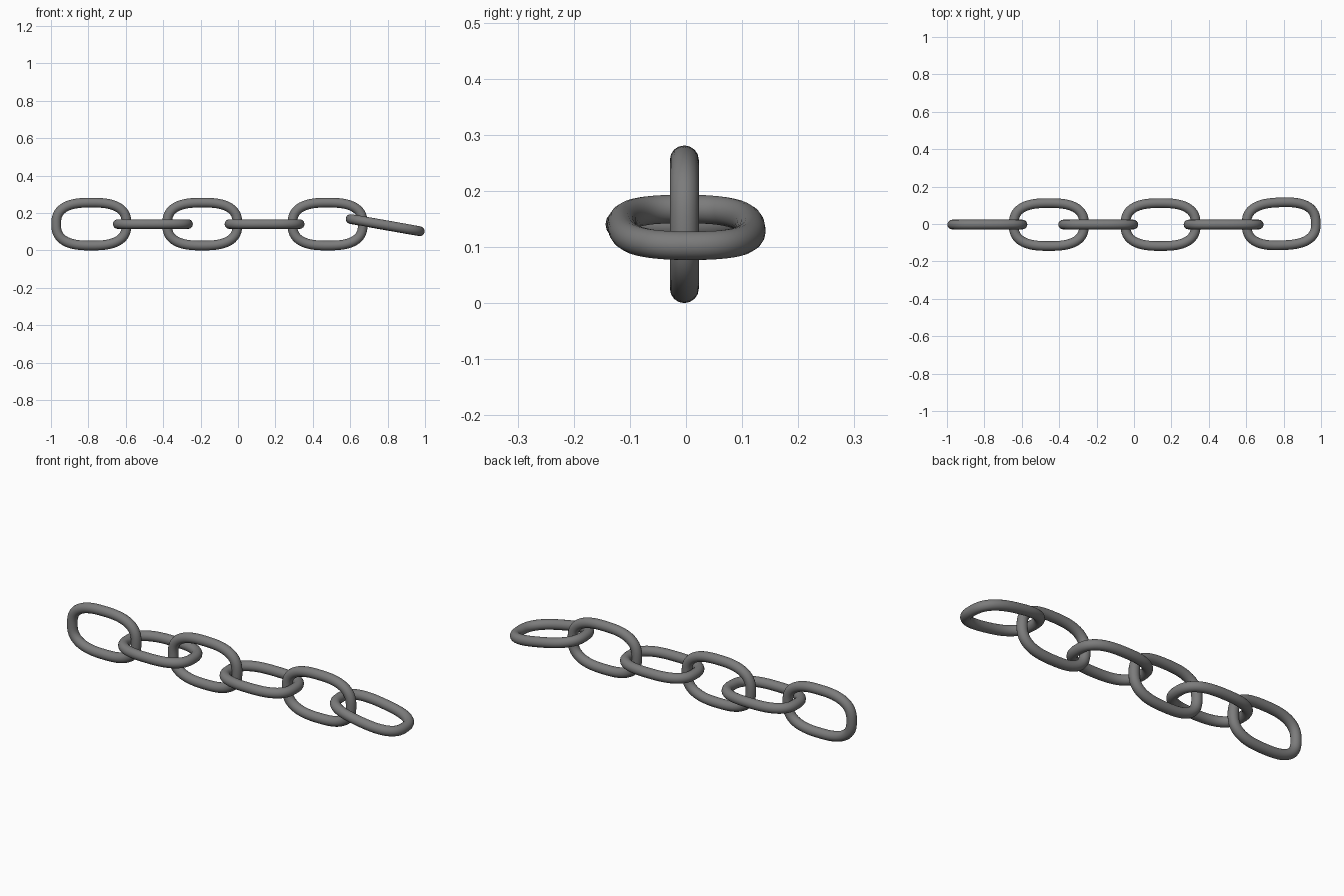
import bpy, math
from math import radians

if "Cube" in bpy.data.objects:
    bpy.data.objects.remove(bpy.data.objects["Cube"])

TUBE = 0.0258
HALF_L, HALF_W = 0.188, 0.1148    # centreline half sizes
N_EXP = 2.65                      # squareness of the oval
STEPS = 64

# dark grey metal
metal = bpy.data.materials.new("dark_metal")
metal.diffuse_color = (0.2, 0.2, 0.2, 1)
metal.use_nodes = True
metal.node_tree.nodes["Principled BSDF"].inputs["Base Color"].default_value = metal.diffuse_color


def oval(t):
    c, s = math.cos(t), math.sin(t)
    f = lambda v: math.copysign(abs(v) ** (2 / N_EXP), v)
    return HALF_L * f(c), HALF_W * f(s), 0


def chain_link(name, loc, rot):
    # closed rounded-oval path with a round section
    cu = bpy.data.curves.new(name, 'CURVE')
    cu.dimensions = '3D'
    sp = cu.splines.new('POLY')
    sp.points.add(STEPS - 1)
    for i, p in enumerate(sp.points):
        p.co = (*oval(2 * math.pi * (i + 0.5) / STEPS), 1)
    sp.use_cyclic_u = True
    cu.bevel_depth = TUBE
    cu.bevel_resolution = 6
    cu.materials.append(metal)
    ob = bpy.data.objects.new(name, cu)
    bpy.context.collection.objects.link(ob)
    ob.location = loc
    ob.rotation_euler = [radians(a) for a in rot]
    # convert to a smooth mesh
    bpy.ops.object.select_all(action='DESELECT')
    ob.select_set(True)
    bpy.context.view_layer.objects.active = ob
    bpy.ops.object.convert(target='MESH')
    bpy.ops.object.shade_smooth()


# alternating upright and flat links
for i, x in enumerate([-0.784, -0.455, -0.191, 0.142, 0.479]):
    upright = i % 2 == 0
    chain_link(f"{'upright' if upright else 'flat'}_link_{i + 1}",
               (x, -0.003, 0.1405), (90 if upright else 0, 0, 0))

# drooping end link
chain_link("end_link", (0.787, 0.001, 0.135), (0, 10, 2))
